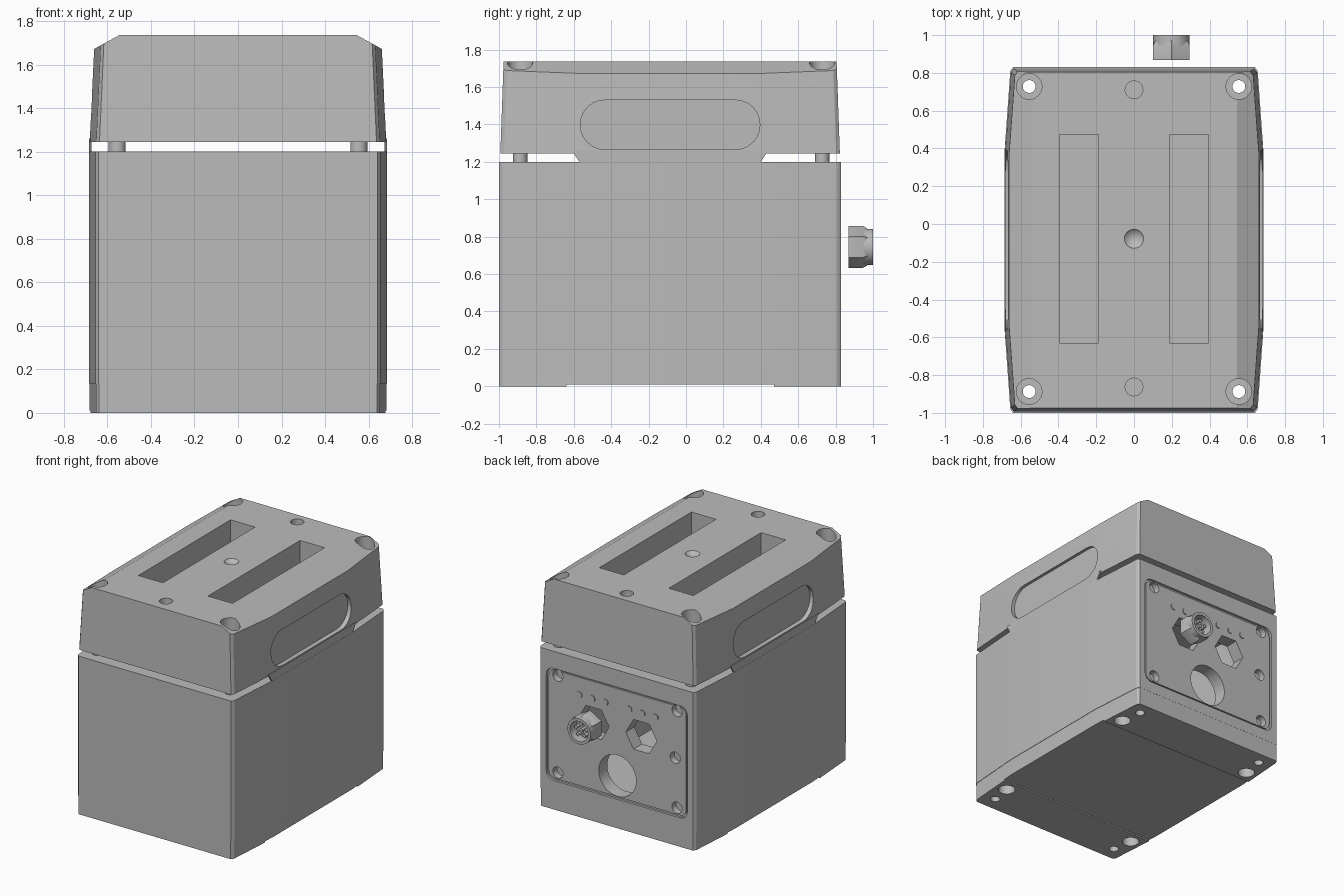
import bpy, bmesh, math
from mathutils import Vector

cube = bpy.data.objects.get("Cube")
if cube:
    bpy.data.objects.remove(cube, do_unlink=True)

grey = bpy.data.materials.new("plain grey")
grey.use_nodes = True
shade = (0.5, 0.5, 0.5, 1)
grey.diffuse_color = shade
grey.node_tree.nodes["Principled BSDF"].inputs["Base Color"].default_value = shade

MID_Y = -0.085
PLACE = {"X": lambda u, v, w: (w, u, v),
         "Y": lambda u, v, w: (u, w, v),
         "Z": lambda u, v, w: (u, v, w)}


def finish(name, bm):
    bmesh.ops.recalc_face_normals(bm, faces=bm.faces)
    mesh = bpy.data.meshes.new(name)
    bm.to_mesh(mesh)
    bm.free()
    mesh.materials.append(grey)
    obj = bpy.data.objects.new(name, mesh)
    bpy.context.collection.objects.link(obj)
    return obj


def loft(name, axis, rings):
    """Skin a stack of (points, position) rings along an axis and cap it."""
    bm = bmesh.new()
    loops = [[bm.verts.new(PLACE[axis](u, v, w)) for u, v in pts] for pts, w in rings]
    for a, b in zip(loops, loops[1:]):
        for i in range(len(a)):
            j = (i + 1) % len(a)
            bm.faces.new((a[i], a[j], b[j], b[i]))
    bm.faces.new(loops[0])
    bm.faces.new(loops[-1])
    return finish(name, bm)


def prism(name, axis, pts, a, b):
    return loft(name, axis, [(pts, a), (pts, b)])


def ngon(u, v, r, n=24, turn=0.0):
    return [(u + r * math.cos(turn + math.tau * i / n),
             v + r * math.sin(turn + math.tau * i / n)) for i in range(n)]


def rounded(u, v, hu, hv, r, steps=6):
    pts = []
    for q, (su, sv) in enumerate(((1, 1), (-1, 1), (-1, -1), (1, -1))):
        for i in range(steps + 1):
            t = math.pi / 2 * (q + i / steps)
            pts.append((u + su * (hu - r) + r * math.cos(t),
                        v + sv * (hv - r) + r * math.sin(t)))
    return pts


def rect(u0, u1, v0, v1):
    return [(u0, v0), (u1, v0), (u1, v1), (u0, v1)]


def cut(targets, cutters):
    for target in targets:
        for cutter in cutters:
            mod = target.modifiers.new("cut", "BOOLEAN")
            mod.operation = "DIFFERENCE"
            mod.solver = "EXACT"
            mod.object = cutter
            bpy.context.view_layer.objects.active = target
            bpy.ops.object.modifier_apply(modifier=mod.name)
    for cutter in cutters:
        bpy.data.objects.remove(cutter, do_unlink=True)


def outline(sx=1.0, sy=1.0):
    """Plan of the case: slightly bowed sides and small corner facets."""
    half = [(0.64, -1.0), (0.655, -0.98), (0.685, -0.56),
            (0.685, 0.39), (0.655, 0.81), (0.64, 0.83)]
    pts = half + [(-x, y) for x, y in reversed(half)]
    return [(x * sx, MID_Y + (y - MID_Y) * sy) for x, y in pts]


BOLTS = [(x, y) for x in (-0.555, 0.555) for y in (-0.887, 0.728)]

# Lower case, base plate and tapered lid
body = prism("case_body", "Z", outline(), 0.135, 1.2)
base = prism("base_plate", "Z", outline(0.996, 0.999), 0, 0.135)
lid = loft("lid", "Z", [(outline(0.994, 0.992), 1.245), (outline(0.96, 0.973), 1.735)])

# Sloping long edges of the lid
bm = bmesh.new()
bm.from_mesh(lid.data)
for side in (-1, 1):
    hit = bmesh.ops.bisect_plane(bm, geom=bm.verts[:] + bm.edges[:] + bm.faces[:],
                                 plane_co=(side * 0.545, 0, 1.735),
                                 plane_no=Vector((side * 0.063, 0, 0.115)).normalized(),
                                 clear_outer=True)
    rim = [e for e in hit["geom_cut"] if isinstance(e, bmesh.types.BMEdge)]
    bmesh.ops.holes_fill(bm, edges=[e for e in rim if e.is_boundary], sides=0)
    bmesh.ops.dissolve_degenerate(bm, dist=0.0001, edges=bm.edges[:])
bmesh.ops.recalc_face_normals(bm, faces=bm.faces)
bm.to_mesh(lid.data)
bm.free()

# Hollow inside of the case
cut([body], [prism("cutter", "Z", rect(-0.48, 0.48, -0.85, 0.72), 0.2, 1.1)])

# Bolt holes through everything, with counterbores in the lid
cut([body, base, lid], [prism("cutter", "Z", ngon(x, y, 0.034), -0.1, 1.9) for x, y in BOLTS])
cut([lid], [prism("cutter", "Z", ngon(x, y, 0.068), 1.6, 1.9) for x, y in BOLTS])

# Spacer sleeves between case and lid
for i, (x, y) in enumerate(BOLTS):
    sleeve = prism("spacer_sleeve_%d" % (i + 1), "Z", ngon(x, y, 0.039), 1.19, 1.25)
    cut([sleeve], [prism("cutter", "Z", ngon(x, y, 0.034), 1.1, 1.3)])

# Long slots, locating holes and centre dimple on top
cut([lid], [prism("cutter", "Z", rect(s * 0.292 - 0.103, s * 0.292 + 0.103, -0.63, 0.475), 1.43, 1.9)
            for s in (-1, 1)])
cut([lid], [prism("cutter", "Z", ngon(0, y, 0.047), 1.63, 1.9) for y in (-0.863, 0.71)])
bm = bmesh.new()
bmesh.ops.create_uvsphere(bm, u_segments=24, v_segments=16, radius=0.07)
bmesh.ops.translate(bm, verts=bm.verts, vec=(0, -0.078, 1.735 + 0.048))
cut([lid], [finish("cutter", bm)])

# Stadium recesses and hanging tabs on the lid sides
for s, label in ((1, "left"), (-1, "right")):
    cut([lid], [prism("cutter", "X", rounded(MID_Y, 1.398, 0.48, 0.132, 0.13), s * 0.645, s * 0.8)])
    prism("lid_tab_" + label, "X", [(-0.61, 1.26), (-0.57, 1.2), (0.4, 1.2), (0.44, 1.26)],
          s * 0.673, s * 0.684)

# Underside: shallow channel and mounting holes
cut([base], [prism("cutter", "Z", rect(-0.9, 0.9, -0.64, 0.47), -0.1, 0.01)])
cut([base], [prism("cutter", "Z", ngon(x, y, 0.06), -0.1, 0.12)
             for x in (-0.58, 0.58) for y in (-0.73, 0.56)])

# Rear panel set into a recess
cut([body], [prism("cutter", "Y", rounded(0, 0.645, 0.592, 0.425, 0.06), 0.812, 0.9)])
panel = prism("rear_panel", "Y", rounded(0, 0.645, 0.577, 0.41, 0.05), 0.805, 0.822)
ports = [prism("cutter", "Y", ngon(x, 0.745, 0.13, 6), 0.6, 0.9) for x in (-0.2, 0.2)]
ports.append(prism("cutter", "Y", ngon(0, 0.395, 0.157, 32), 0.6, 0.9))
screws = [(x, z) for x in (-0.5, 0.5) for z in (0.285, 1.02)] + [(-0.485, 0.66)]
ports += [prism("cutter", "Y", ngon(x, z, 0.043), 0.772, 0.9) for x, z in screws]
cut([body, panel], ports)

# Indicator lights
for s in (-1, 1):
    for i in range(3):
        prism("indicator_light", "Y", ngon(s * (0.1 + 0.11 * i), 0.925, 0.024, 16), 0.815, 0.829)

# Round plug standing off the rear panel
hexes = [ngon(0.198, 0.745, r, 6, math.pi / 6) for r in (0.112, 0.1)]
plug = loft("plug_nut", "Y", [(hexes[0], 0.868), (hexes[0], 0.945), (hexes[1], 0.968)])
collar = prism("plug_collar", "Y", ngon(0.198, 0.745, 0.097, 32), 0.93, 1.0)
cut([plug, collar], [prism("cutter", "Y", ngon(0.198, 0.745, 0.076, 32), 0.925, 1.1)])
for u, v in ngon(0.198, 0.745, 0.045, 5, math.pi / 2) + [(0.198, 0.745)]:
    prism("plug_pin", "Y", ngon(u, v, 0.013, 12), 0.92, 0.975)

# Smooth the round parts and keep the edges crisp
bpy.ops.object.select_all(action="DESELECT")
for obj in bpy.context.collection.objects:
    if obj.type == "MESH" and obj.data.materials and obj.data.materials[0] == grey:
        obj.select_set(True)
        bpy.context.view_layer.objects.active = obj
bpy.ops.object.shade_smooth_by_angle(angle=math.radians(25))
